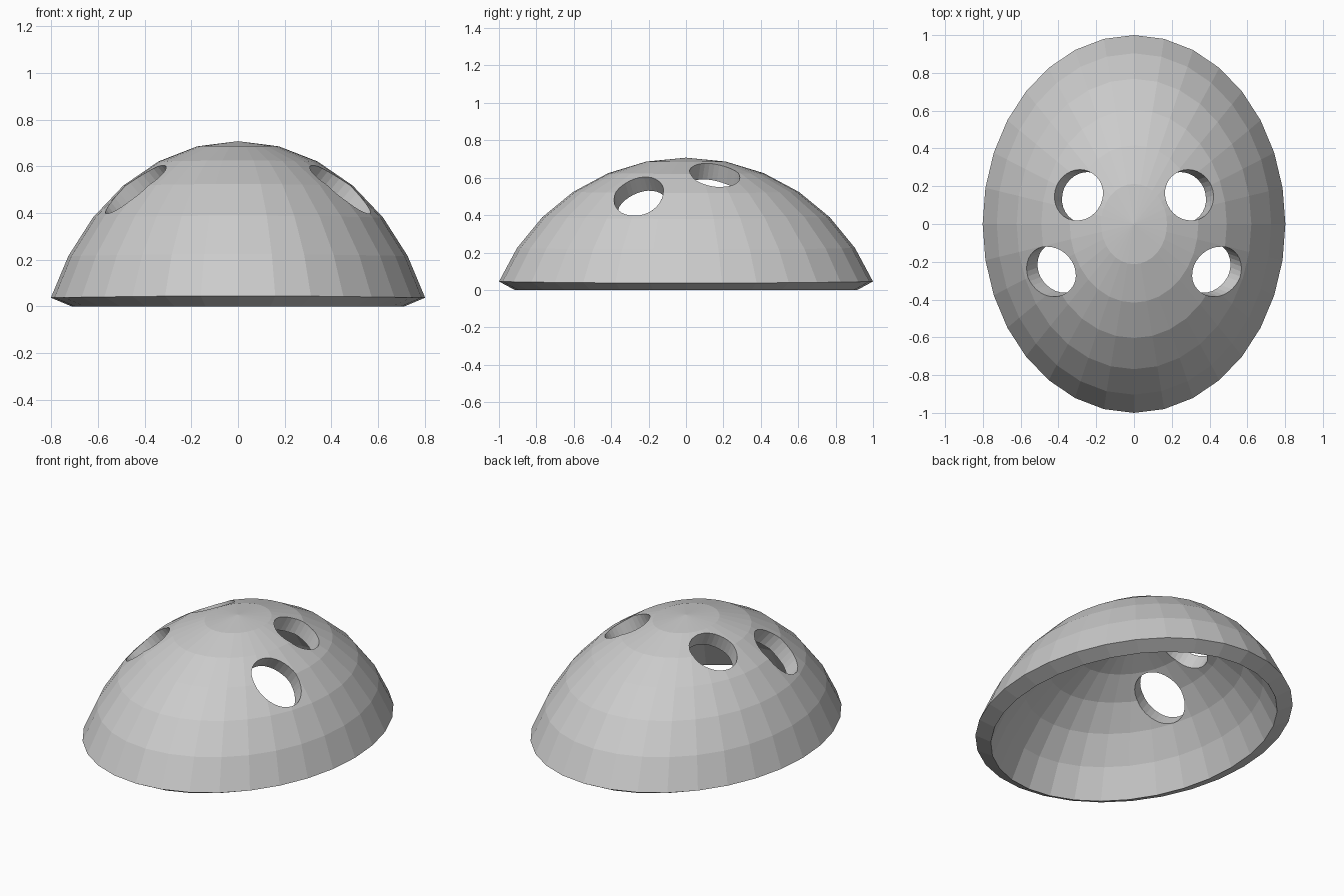
import bpy, bmesh, math
from mathutils import Vector, Matrix

if "Cube" in bpy.data.objects:
    bpy.data.objects.remove(bpy.data.objects["Cube"])

SEG, RINGS, CUT = 32, 16, 6
R, RX, T = 0.991, 0.772, 0.0955       # inner radii and wall thickness
BASE = math.cos(math.pi * CUT / RINGS)

# Inner dome: upper cap of a sphere, rim on z = 0
bm = bmesh.new()
bmesh.ops.create_uvsphere(bm, u_segments=SEG, v_segments=RINGS, radius=1)
low = [v for v in bm.verts if v.co.z < BASE - 0.01]
bmesh.ops.delete(bm, geom=low, context='VERTS')
for v in bm.verts:
    v.co = Vector((v.co.x * RX, v.co.y * R, (v.co.z - BASE) * R))
bmesh.ops.recalc_face_normals(bm, faces=bm.faces)
if sum(f.normal.z for f in bm.faces) < 0:
    bmesh.ops.reverse_faces(bm, faces=bm.faces)
mesh = bpy.data.meshes.new("dome_shell")
bm.to_mesh(mesh)
bm.free()
dome = bpy.data.objects.new("dome_shell", mesh)
bpy.context.collection.objects.link(dome)

# Wall thickness grows outwards
solid = dome.modifiers.new("wall", 'SOLIDIFY')
solid.thickness = T
solid.offset = 1


def hole(name, x, y, r_slope, r_y):
    """Elliptical cutter through the wall, along the surface normal."""
    a, b = RX + T, R + T
    h = b * math.sqrt(1 - (x / a) ** 2 - (y / b) ** 2)
    n = Vector((x / a ** 2, y / b ** 2, h / b ** 2)).normalized()
    u = Vector((0, 1, 0)).cross(n).normalized()
    w = n.cross(u)
    rot = Matrix((u, w, n)).transposed().to_4x4()
    place = Matrix.Translation((x, y, h - BASE * R)) @ rot
    cb = bmesh.new()
    bmesh.ops.create_cone(cb, cap_ends=True, segments=32, radius1=1,
                          radius2=1, depth=0.5)
    bmesh.ops.transform(cb, verts=cb.verts,
                        matrix=place @ Matrix.Diagonal((r_slope, r_y, 1, 1)))
    m = bpy.data.meshes.new(name)
    cb.to_mesh(m)
    cb.free()
    cutter = bpy.data.objects.new(name, m)
    bpy.context.collection.objects.link(cutter)
    cutter.hide_render = True
    cutter.hide_set(True)
    mod = dome.modifiers.new(name, 'BOOLEAN')
    mod.operation = 'DIFFERENCE'
    mod.solver = 'EXACT'
    mod.object = cutter


# Four holes, mirrored left and right
for side in (-1, 1):
    hole("upper_hole_cutter", side * 0.30, 0.155, 0.142, 0.136)
    hole("lower_hole_cutter", side * 0.45, -0.255, 0.164, 0.136)
